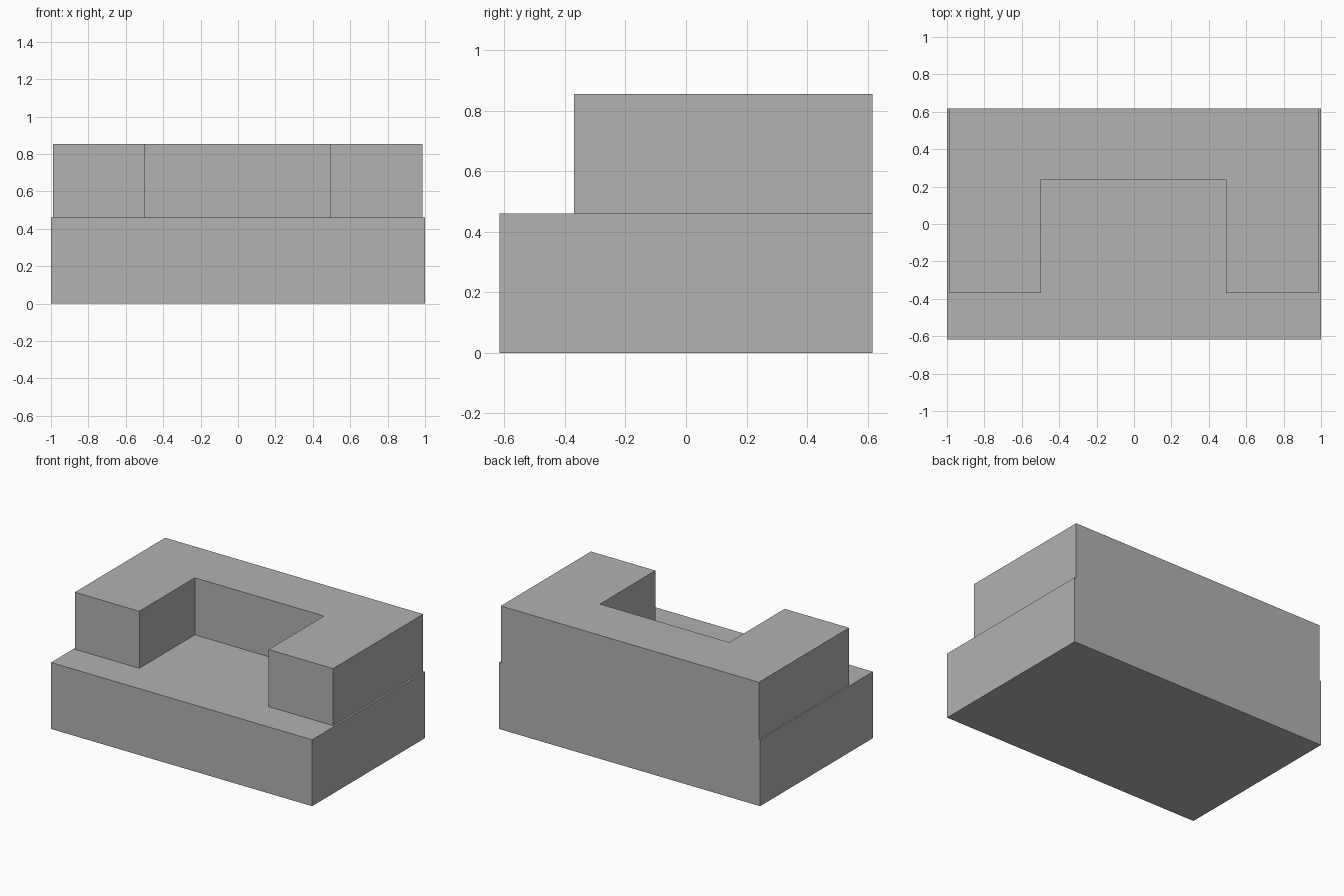
import bpy
import bmesh

cube = bpy.data.objects.get("Cube")
if cube:
    bpy.data.objects.remove(cube, do_unlink=True)

grey = bpy.data.materials.new("plain_grey")
grey.use_nodes = True
colour = (0.445, 0.445, 0.445, 1)
grey.diffuse_color = colour
grey.node_tree.nodes["Principled BSDF"].inputs["Base Color"].default_value = colour


def extrude_outline(name, outline, bottom, top):
    """Raise a flat plan outline into a solid block."""
    bm = bmesh.new()
    plan = bm.faces.new([bm.verts.new((x, y, bottom)) for x, y in outline])
    raised = bmesh.ops.extrude_face_region(bm, geom=[plan], use_keep_orig=True)
    verts = [v for v in raised["geom"] if isinstance(v, bmesh.types.BMVert)]
    bmesh.ops.translate(bm, verts=verts, vec=(0, 0, top - bottom))
    bmesh.ops.recalc_face_normals(bm, faces=bm.faces)
    mesh = bpy.data.meshes.new(name)
    bm.to_mesh(mesh)
    bm.free()
    mesh.materials.append(grey)
    obj = bpy.data.objects.new(name, mesh)
    bpy.context.collection.objects.link(obj)
    return obj


back = 0.617
seat_top = 0.46

# Solid rectangular base
extrude_outline("base", [(-1, -back), (1, -back), (1, back), (-1, back)], 0, seat_top)

# U-shaped back and arms, open towards the front
left, right = 0.987, -0.99
inner_left, inner_right = 0.493, -0.497
arm_front, recess = -0.37, 0.237
extrude_outline("back_and_arms", [
    (right, arm_front), (inner_right, arm_front),
    (inner_right, recess), (inner_left, recess),
    (inner_left, arm_front), (left, arm_front),
    (left, back), (right, back),
], seat_top, 0.855)
